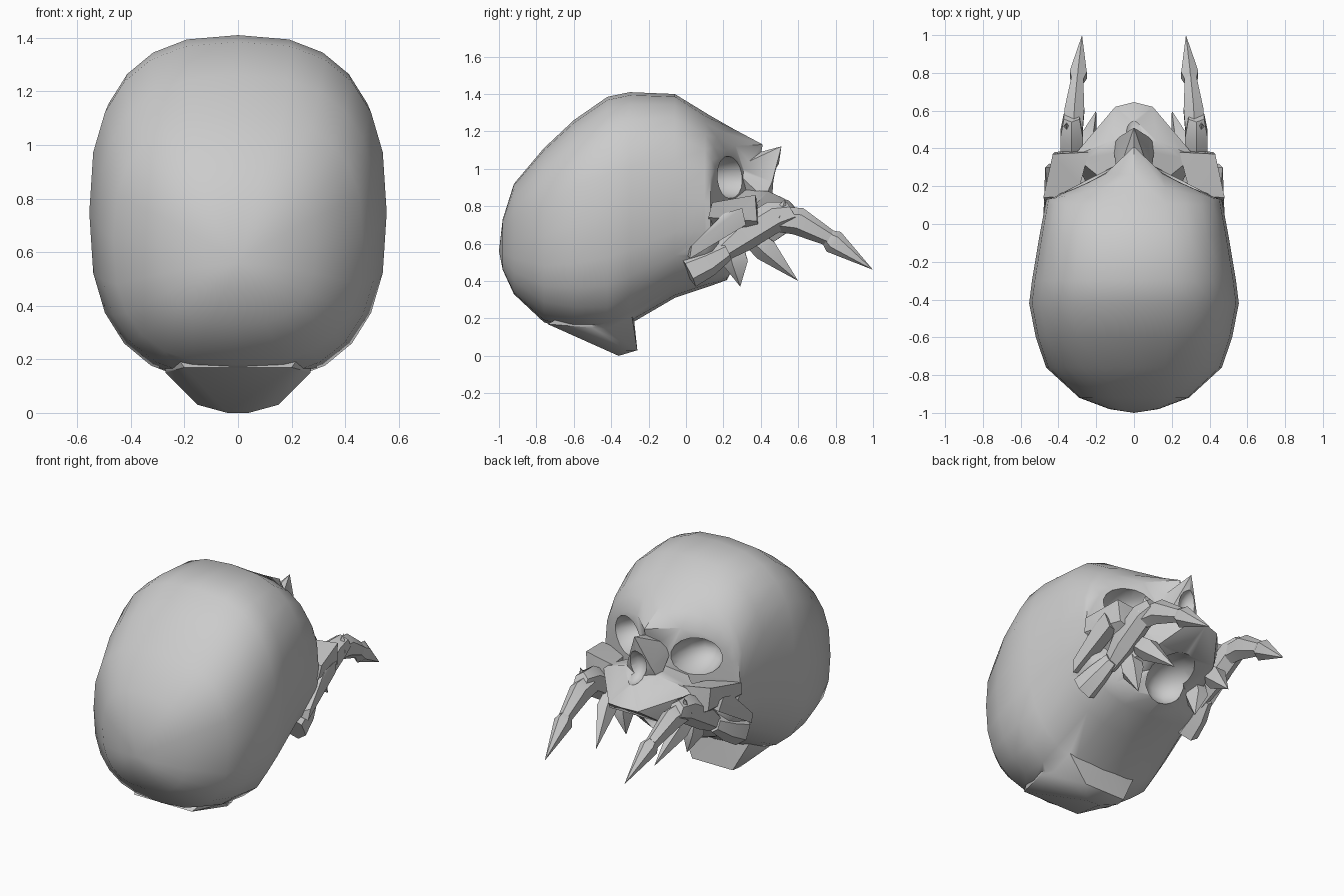
import bpy, bmesh, math
from mathutils import Vector

if "Cube" in bpy.data.objects:
    bpy.data.objects.remove(bpy.data.objects["Cube"])


def finish(name, bm, angle=40):
    bmesh.ops.recalc_face_normals(bm, faces=bm.faces)
    me = bpy.data.meshes.new(name)
    bm.to_mesh(me)
    bm.free()
    ob = bpy.data.objects.new(name, me)
    bpy.context.collection.objects.link(ob)
    smooth(ob, angle)
    return ob


def smooth(ob, angle):
    bpy.ops.object.select_all(action='DESELECT')
    ob.select_set(True)
    bpy.context.view_layer.objects.active = ob
    bpy.ops.object.shade_smooth_by_angle(angle=math.radians(angle))


def loft(name, rings, start, end, angle=40):
    bm = bmesh.new()
    vs = [[bm.verts.new(p) for p in r] for r in rings]
    n = len(vs[0])
    for a, b in zip(vs, vs[1:]):
        for i in range(n):
            bm.faces.new((a[i], a[(i + 1) % n], b[(i + 1) % n], b[i]))
    for ring, tip in ((vs[0], start), (vs[-1], end)):
        c = bm.verts.new(tip)
        for i in range(n):
            bm.faces.new((ring[i], ring[(i + 1) % n], c))
    return finish(name, bm, angle)


def hull(name, half, mirror=True):
    bm = bmesh.new()
    for x, y, z in half:
        bm.verts.new((x, y, z))
        if mirror and x:
            bm.verts.new((-x, y, z))
    res = bmesh.ops.convex_hull(bm, input=bm.verts)
    junk = [g for g in res["geom_interior"] if isinstance(g, bmesh.types.BMVert)]
    bmesh.ops.delete(bm, geom=junk, context='VERTS')
    return finish(name, bm)


def combine(ob, other, op):
    m = ob.modifiers.new(op, 'BOOLEAN')
    m.operation, m.object, m.solver = op, other, 'EXACT'
    bpy.context.view_layer.objects.active = ob
    bpy.ops.object.modifier_apply(modifier=m.name)
    bpy.data.objects.remove(other)


def carve(ob, center, radii):
    bm = bmesh.new()
    bmesh.ops.create_uvsphere(bm, u_segments=14, v_segments=9, radius=1)
    for v in bm.verts:
        v.co = Vector([c + r * k for c, r, k in zip(center, radii, v.co)])
    combine(ob, finish("cutter", bm), 'DIFFERENCE')


def limb(name, path, tip=None, sides=6):
    """Tapered tube; path is (x, y, z, radius), with an optional sharp tip."""
    pts = [Vector(p[:3]) for p in path]
    end = Vector(tip) if tip else pts[-1]
    axis = (end - pts[0]).normalized()
    u = axis.cross(Vector((1, 0, 0))).normalized()
    w = axis.cross(u)
    rings = []
    for c, p in zip(pts, path):
        rings.append([c + p[3] * (u * math.cos(t) + w * 0.8 * math.sin(t))
                      for t in [math.tau * i / sides for i in range(sides)]])
    return loft(name, rings, pts[0], end, 50)


# Cranium: boxy oval sections (y, top, bottom, half width, brow sweep)
sections = [(-.98, .73, .46, .13, 0), (-.92, .92, .33, .29, 0),
            (-.76, 1.11, .18, .465, 0), (-.60, 1.26, .13, .52, 0),
            (-.42, 1.385, .11, .555, 0), (-.30, 1.41, .17, .54, 0),
            (-.06, 1.40, .31, .50, 0), (.12, 1.29, .37, .47, 0.02),
            (.26, 1.21, .42, .465, .13), (.41, 1.13, .52, .43, .27)]
rings = []
for y, top, bot, hw, sweep in sections:
    ring = []
    for i in range(24):
        t = math.tau * i / 24
        c, s = math.cos(t), math.sin(t)
        px = math.copysign(abs(c) ** .77, c)
        pz = math.copysign(abs(s) ** .77, s)
        ring.append((px * hw, y - sweep * abs(px) ** .6,
                     (top + bot) / 2 + pz * (top - bot) / 2))
    rings.append(ring)
skull = loft("skull", rings, (0, -1, .56), (0, .36, .85))

# Neck stub, nose bridge and upper jaw
combine(skull, hull("neck_stub", [
    (.04, -.36, 0), (.15, -.32, .03), (.14, -.26, .03), (0, -.26, .03), (.27, -.5, .15),
    (.24, -.29, .22), (.2, -.74, .17), (.3, -.5, .3), (0, -.3, .4)]), 'UNION')
combine(skull, hull("nose_bridge", [
    (0, .51, 1.12), (0, .36, 1.08), (.08, .46, .93), (.11, .42, .84),
    (.09, .25, 1.0), (0, .25, .84), (0, .47, .84)]), 'UNION')
combine(skull, hull("upper_jaw", [
    (0, .645, .73), (.1, .62, .72), (0, .55, .83), (.2, .47, .61), (.12, .44, .88),
    (.32, .36, .8), (.27, .28, .56), (.2, .1, .48), (0, .1, .9)]), 'UNION')

# Cheekbones with arches running back to the jaw hinge
for s in (-1, 1):
    combine(skull, hull("cheek", [(s * x, y, z) for x, y, z in [
        (.43, .37, .86), (.24, .38, .83), (.48, .14, .82), (.47, .12, .74), (.42, .38, .72),
        (.28, .4, .65), (.3, .15, .8), (.3, .15, .6)]], False), 'UNION')
    combine(skull, hull("arch", [(s * x, y, z) for x, y, z in [
        (.47, .3, .79), (.45, .32, .7), (.38, .3, .7), (.48, .03, .59),
        (.47, .02, .52), (.38, .0, .55), (.46, .2, .76)]], False), 'UNION')

# Eye sockets, nose opening and hollow palate
for s in (-1, 1):
    carve(skull, (s * .245, .27, .955), (.145, .22, .115))
carve(skull, (0, .53, .93), (.07, .11, .1))
carve(skull, (0, .36, .5), (.15, .2, .14))
smooth(skull, 50)

# Jointed pincers and hanging fangs on both sides
for s, side in ((-1, "left"), (1, "right")):
    limb("pincer_base_" + side, [(s * .38, .01, .45, .09), (s * .37, .12, .5, .075),
                                 (s * .35, .22, .56, .05)])
    limb("pincer_arm_" + side, [(s * .33, .17, .54, .05), (s * .33, .3, .64, .085),
                                (s * .33, .48, .75, .085), (s * .33, .57, .77, .06)])
    limb("arm_spur_" + side, [(s * .35, .5, .74, .05)], (s * .36, .53, .84), 4)
    limb("pincer_joint_" + side, [(s * .32, .5, .73, .07), (s * .315, .6, .72, .075),
                                  (s * .3, .77, .63, .045)])
    limb("pincer_claw_" + side, [(s * .3, .75, .64, .04), (s * .295, .79, .61, .065)],
         (s * .275, 1, .46))
    limb("front_fang_" + side, [(s * .26, .36, .63, .06), (s * .25, .43, .57, .07)],
         (s * .2, .6, .4), 5)
    limb("rear_fang_" + side, [(s * .24, .25, .58, .07), (s * .24, .27, .5, .075)],
         (s * .21, .29, .37), 5)
